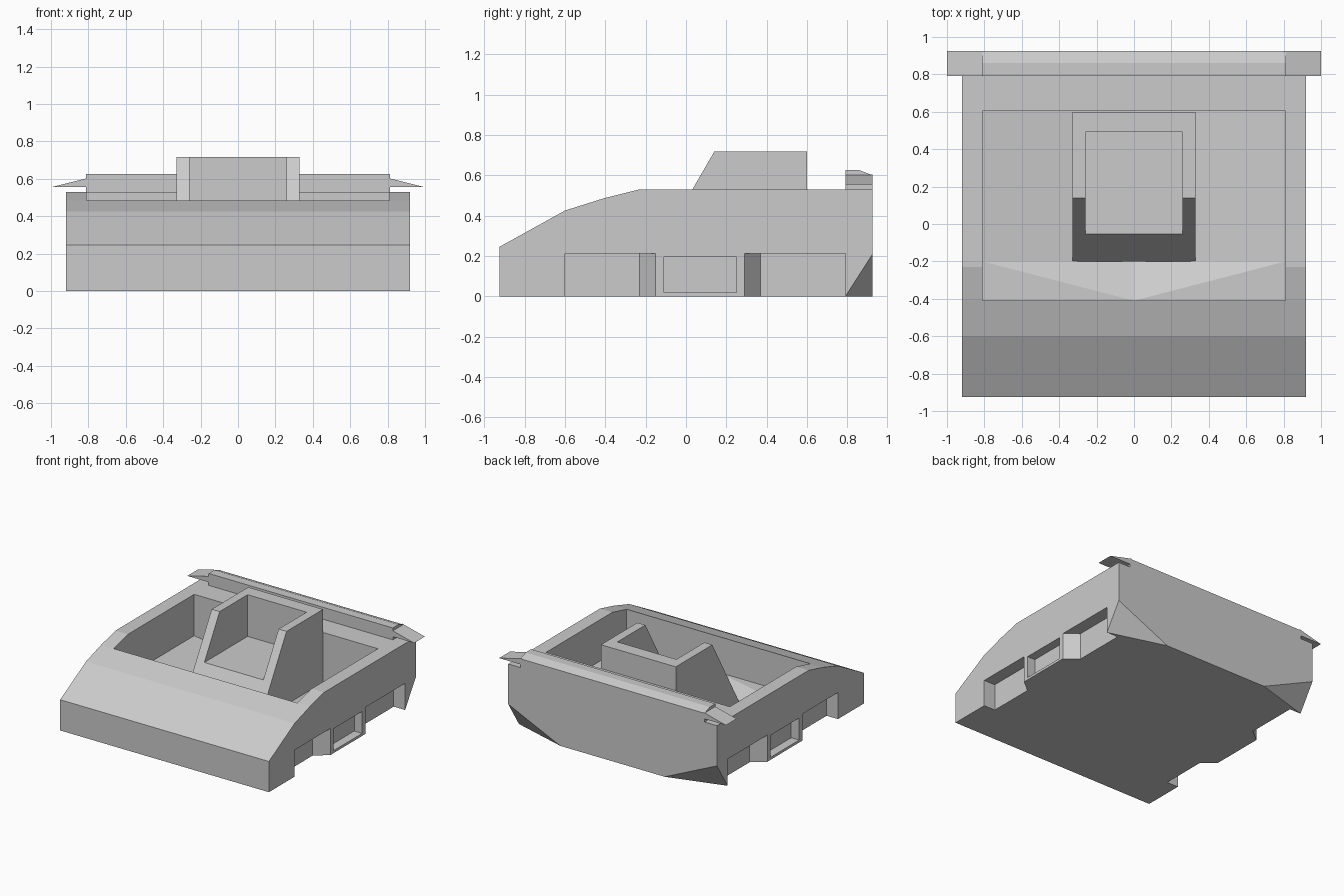
import bpy, bmesh
from mathutils import Vector

if "Cube" in bpy.data.objects:
    bpy.data.objects.remove(bpy.data.objects["Cube"])


def hull_part(name, points):
    """Convex solid around a few points."""
    bm = bmesh.new()
    for p in points:
        bm.verts.new(p)
    bmesh.ops.convex_hull(bm, input=bm.verts)
    bmesh.ops.dissolve_limit(bm, angle_limit=0.005, verts=bm.verts, edges=bm.edges)
    bmesh.ops.recalc_face_normals(bm, faces=bm.faces)
    me = bpy.data.meshes.new(name)
    bm.to_mesh(me)
    bm.free()
    ob = bpy.data.objects.new(name, me)
    bpy.context.collection.objects.link(ob)
    return ob


def side_prism(name, profile, half):
    """(y, z) profile extruded across x."""
    return hull_part(name, [(x, y, z) for x in (-half, half) for y, z in profile])


def plan_prism(name, plan, z0, z1, s=1):
    """(x, y) plan extruded in z, optionally mirrored."""
    return hull_part(name, [(s * x, y, z) for z in (z0, z1) for x, y in plan])


def box(name, x0, x1, y0, y1, z0, z1):
    return plan_prism(name, [(x0, y0), (x1, y0), (x1, y1), (x0, y1)], z0, z1)


def cut(ob, cutter):
    cutter.hide_render = True
    mod = ob.modifiers.new("cut", 'BOOLEAN')
    mod.operation = 'DIFFERENCE'
    mod.solver = 'EXACT'
    mod.object = cutter
    bpy.context.view_layer.objects.active = ob
    bpy.ops.object.modifier_apply(modifier=mod.name)
    bpy.data.objects.remove(cutter)


# Main body with a sloping nose
body = side_prism("body", [(-.925, 0), (-.925, .245), (-.6, .425), (-.41, .485),
                           (-.23, .53), (.925, .53), (.925, 0)], .92)

# Open well with a shallow V floor
cut(body, box("well_cutter", -.81, .81, -.41, .605, .2, 1))
lower = [(x, y, z) for z in (.2, .3)
         for x, y in ((-.81, -.2), (.81, -.2), (-.81, .605), (.81, .605), (0, -.41))]
cut(body, hull_part("floor_cutter", lower + [(0, -.2, .09), (0, .605, .09)]))

for s in (-1, 1):
    # Side recesses, leaving a block with slanted ends between them
    cut(body, plan_prism("front_recess", [(.82, -.6), (.95, -.6), (.95, -.126), (.82, -.23)],
                         -.1, .212, s))
    cut(body, plan_prism("rear_recess", [(.82, .37), (.95, .266), (.95, .79), (.82, .79)],
                         -.1, .212, s))
    # Shallow window in the block
    cut(body, plan_prism("window", [(.85, -.11), (.95, -.11), (.95, .25), (.85, .25)],
                         .02, .195, s))
    # Bevelled lower rear corners
    e = .02
    k = 1 + e * (1 / .46 + 1 / .135 + 1 / .21)
    c = Vector((.92 + e, .925 + e, -e))
    tips = [c, c + Vector((-.46 * k, 0, 0)), c + Vector((0, -.135 * k, 0)),
            c + Vector((0, 0, .21 * k))]
    cut(body, hull_part("corner_cutter", [(s * p.x, p.y, p.z) for p in tips]))

# Raised housing with slanted front and an open pocket
housing = side_prism("housing", [(-.2, .05), (-.2, .13), (.14, .717), (.6, .717), (.6, .05)], .33)
cut(housing, box("pocket_cutter", -.26, .26, -.5, .492, .385, 1))

# Rear bar and its pointed end tabs
side_prism("rear_bar", [(.79, .525), (.79, .625), (.86, .625), (.925, .6), (.925, .525)], .812)
for s in (-1, 1):
    hull_part("bar_tab", [(s * x, y, z) for y in (.79, .925)
                          for x, z in ((.80, .555), (.80, .605), (1, .555))])
